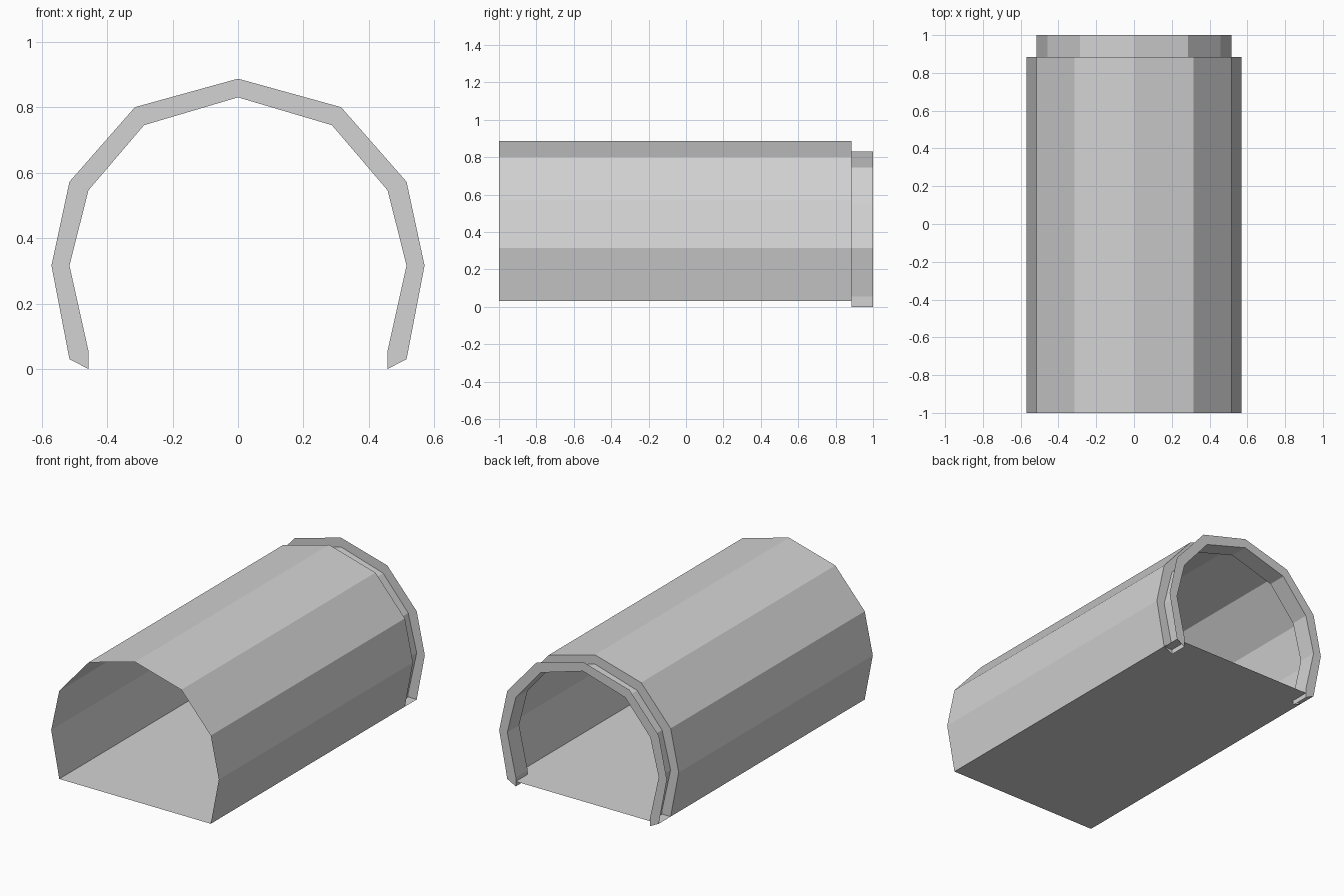
import bpy, bmesh

cube = bpy.data.objects.get("Cube")
if cube:
    bpy.data.objects.remove(cube, do_unlink=True)

# One plain grey for every part
grey = bpy.data.materials.new("plain_grey")
grey.use_nodes = True
colour = (0.65, 0.65, 0.65, 1)
grey.diffuse_color = colour
grey.node_tree.nodes["Principled BSDF"].inputs["Base Color"].default_value = colour

FRONT, SHOULDER, BACK = -1.0, 0.885, 1.0


def mirrored(half):
    """Mirror a half arch, whose last point is the apex, across x = 0."""
    return half + [(-x, z) for x, z in reversed(half[:-1])]


def loft(name, profile_a, y_a, profile_b, y_b):
    """Flat-shaded open strip between two profiles with equal point counts."""
    bm = bmesh.new()
    rows = [[bm.verts.new((x, y, z)) for x, z in profile]
            for profile, y in ((profile_a, y_a), (profile_b, y_b))]
    a, b = rows
    for i in range(len(a) - 1):
        bm.faces.new((a[i], a[i + 1], b[i + 1], b[i]))
    bmesh.ops.remove_doubles(bm, verts=bm.verts[:], dist=0.0001)
    mesh = bpy.data.meshes.new(name)
    bm.to_mesh(mesh)
    bm.free()
    mesh.materials.append(grey)
    obj = bpy.data.objects.new(name, mesh)
    bpy.context.collection.objects.link(obj)
    return obj


# Arch profiles: the rim repeats its lowest point to match the collar's foot
arch = [(0.515, 0.03), (0.57, 0.316), (0.515, 0.572), (0.315, 0.80), (0, 0.887)]
outer = mirrored(arch)
rim = mirrored(arch[:1] + arch)
inner = mirrored([(0.457, 0), (0.457, 0.055), (0.515, 0.316),
                  (0.457, 0.546), (0.287, 0.745), (0, 0.83)])
base = [(-0.515, 0.03), (0.515, 0.03)]

# Long tunnel skin and its floor
loft("tunnel_shell", outer, FRONT, outer, SHOULDER)
loft("floor", base, FRONT, base, BACK)

# Recessed neck at the back: shoulder, collar and end flange
loft("shoulder_ring", rim, SHOULDER, inner, SHOULDER)
loft("collar", inner, SHOULDER, inner, BACK)
loft("end_flange", inner, BACK, rim, BACK)
